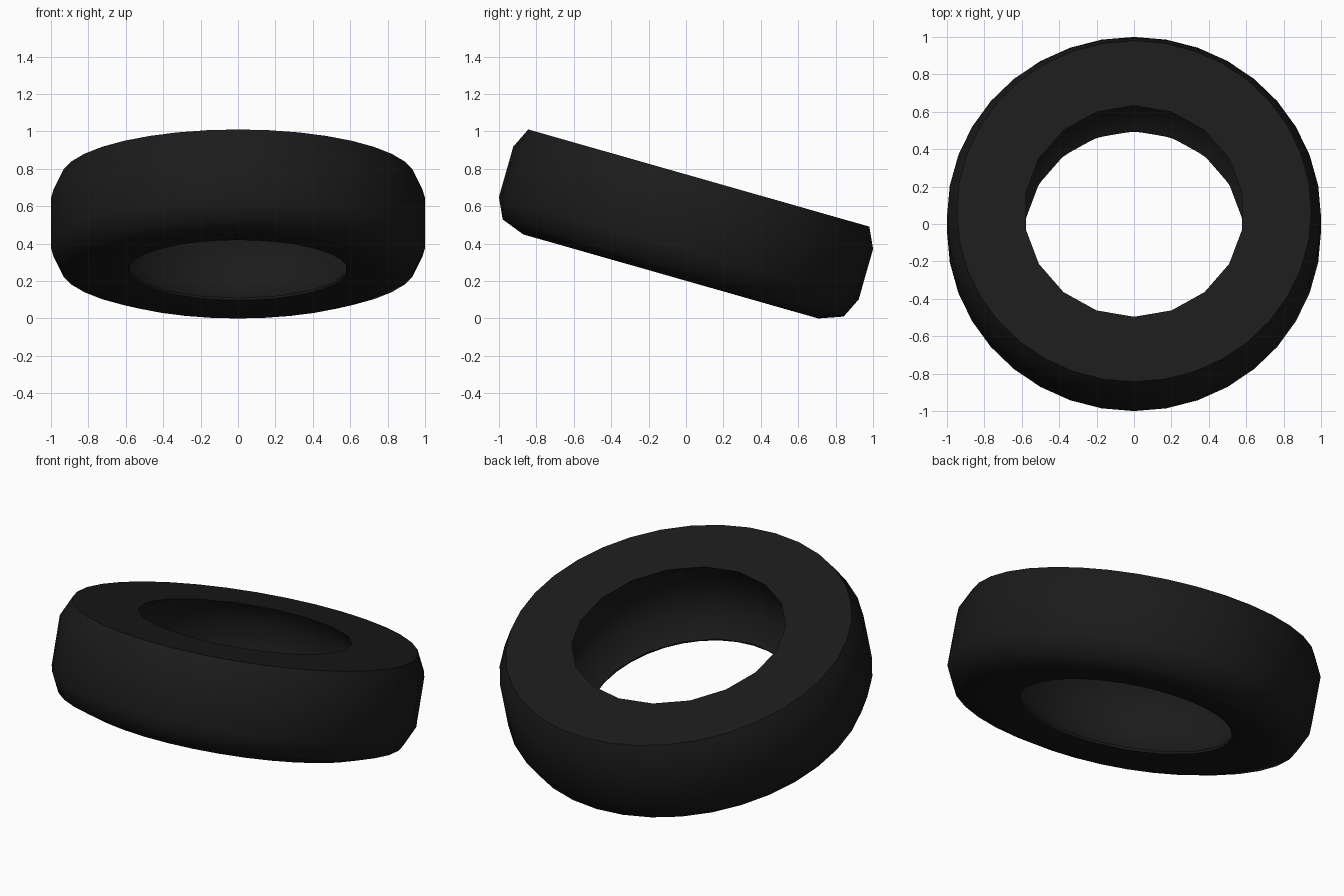
import bpy, bmesh, math
from mathutils import Matrix

if "Cube" in bpy.data.objects:
    bpy.data.objects.remove(bpy.data.objects["Cube"])

TILT = math.radians(-15.9)

rubber = bpy.data.materials.new("black_rubber")
rubber.diffuse_color = (0.011, 0.011, 0.011, 1)
rubber.use_nodes = True
rubber.node_tree.nodes["Principled BSDF"].inputs["Base Color"].default_value = rubber.diffuse_color

bm = bmesh.new()


def ring(r, z, n):
    """Circle of n points, one of them on +y."""
    return [bm.verts.new((r * math.sin(2 * math.pi * i / n),
                          r * math.cos(2 * math.pi * i / n), z)) for i in range(n)]


def skin(a, b):
    """Join two rings; a may have twice as many points as b."""
    n, k = len(b), len(a) // len(b)
    for i in range(n):
        j = (i + 1) % n
        arc = [a[(i * k + s) % len(a)] for s in range(k + 1)]
        if k == 1:
            bm.faces.new(arc + [b[j], b[i]])
        else:
            bm.faces.new([arc[0], arc[1], b[i]])
            bm.faces.new([arc[1], b[j], b[i]])
            bm.faces.new([arc[1], arc[2], b[j]])


# closed cross-section: tread, shoulders, bulging lower sidewall, hollow bore
profile = [(0.948, 0.25, 36), (1.0, 0.14, 36), (1.0, -0.14, 36), (0.948, -0.25, 36),
           (0.82, -0.297, 36), (0.587, -0.262, 36), (0.587, -0.25, 18),
           (0.70, -0.14, 18), (0.70, 0.14, 18), (0.587, 0.25, 18)]
rings = [ring(*p) for p in profile]
for a, b in zip(rings, rings[1:]):
    skin(a, b)
skin(rings[0], rings[-1])          # flat upper sidewall
bmesh.ops.recalc_face_normals(bm, faces=bm.faces)

# lean the tyre forward and stand it on the ground
bm.transform(Matrix.Rotation(TILT, 4, 'X'))
low = min(v.co.z for v in bm.verts)
bm.transform(Matrix.Translation((0, 0, -low)))

mesh = bpy.data.meshes.new("tyre")
bm.to_mesh(mesh)
bm.free()
mesh.materials.append(rubber)
tyre = bpy.data.objects.new("tyre", mesh)
bpy.context.collection.objects.link(tyre)
bpy.context.view_layer.objects.active = tyre
tyre.select_set(True)
bpy.ops.object.shade_smooth_by_angle(angle=math.radians(46))
